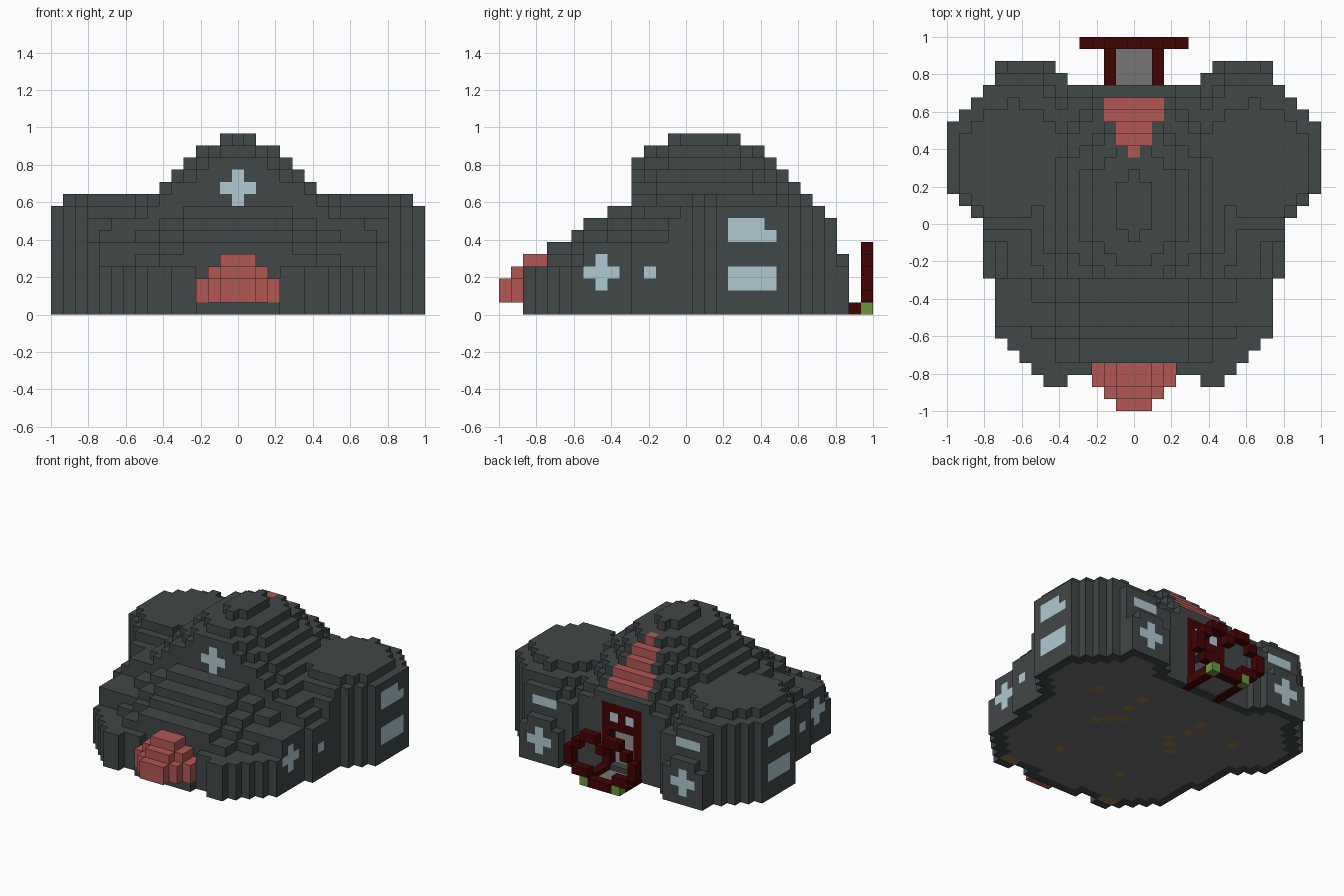
import bpy, bmesh
from math import hypot

V = 2 / 31   # edge length of one block


def material(name, r, g, b):
    m = bpy.data.materials.new(name)
    m.use_nodes = True
    m.diffuse_color = (r, g, b, 1)
    m.node_tree.nodes["Principled BSDF"].inputs["Base Color"].default_value = (r, g, b, 1)
    return m


cube = bpy.data.objects.get("Cube")
if cube:
    bpy.data.objects.remove(cube)

SLATE = material("slate grey", .053, .063, .063)
ROSE = material("dusty red", .45, .097, .086)
GLASS = material("pale blue glass", .43, .59, .64)
MAROON = material("dark maroon", .055, .001, .001)
GREEN = material("leaf green", .15, .31, .05)
PAVING = material("paving grey", .18, .18, .18)
FLOOR = material("floor charcoal", .16, .16, .16)
BROWN = material("earth brown", .33, .2, .05)


def spread(start, runs):
    """Expand (value, count) runs into a dictionary of consecutive rows."""
    out = {}
    for value, count in runs:
        for _ in range(count):
            out[start] = value
            start += 1
    return out


# Plan half-width and overall height limit for every row, front to back
WIDTH = spread(-13, [(7, 1), (8, 1), (9, 1), (10, 1), (11, 5), (12, 5), (13, 1), (14, 1),
                     (15, 6), (14, 1), (13, 1), (12, 1), (11, 2)])
LIMIT = spread(-13, [(4, 2), (6, 2), (7, 1), (8, 2), (9, 2), (13, 1), (14, 2), (15, 6),
                     (14, 2), (13, 1), (12, 1), (11, 1), (10, 1), (9, 1), (8, 1), (5, 1)])
INNER = {12: 6, 13: 7}


def dome_height(a, j):
    """Stack of growing oval layers, cut off flat at the front."""
    for n in range(9):
        rx = n + 2.5 if n else 1.5
        if j >= -4 and (a / rx) ** 2 + ((j - 1.5) / (rx + 1.5)) ** 2 <= 1.1:
            return 15 - n
    return 0


def lobe_height(a, j):
    """Round side wing with stepped rim."""
    r = hypot((a - 10) * (1.2 if a < 10 else 1), (j - 5) * (.9 if j > 5 else 1))
    for radius, top in ((4.6, 10), (6, 9), (6.8, 8), (7.6, 7), (8.4, 6)):
        if r < radius:
            return top
    return 0


def height(i, j):
    """Number of blocks stacked at a plan position."""
    a = abs(i)
    if j not in WIDTH or a > WIDTH[j] or a < INNER.get(j, 0):
        return 0
    if j <= -12 and a <= 3:
        return 1
    if j == -13:
        return 4 if a >= 6 else 0
    if j == 13:
        return 4 if a in (7, 11) else 5
    inset = WIDTH[j] - a
    if j < -4:
        low = 6 if j >= -8 else 4
        return min(LIMIT[j], max(low, min(LIMIT[j] - max(0, a - 3) // 2, 5 + inset)))
    body = min(8 if j < 4 else 7, 6 + inset)
    return min(LIMIT[j], max(body, dome_height(a, j), lobe_height(a, j) if j >= -1 else 0))


span = range(-15, 16)
solid = {(i, j, k) for i in span for j in span for k in range(height(i, j))}
SIDES = [(1, 0, 0), (-1, 0, 0), (0, 1, 0), (0, -1, 0), (0, 0, 1), (0, 0, -1)]


def step(c, d):
    return tuple(p + q for p, q in zip(c, d))


# Hollow shell with a floor
inside = {c for c in solid if c[2] > 0 and all(step(c, d) in solid for d in SIDES)}
shell = solid - inside
room = {(i, j) for i, j, k in solid if k == 0
        and all((i + p, j + q, 0) in solid for p in (-1, 0, 1) for q in (-1, 0, 1))}

# Doorway with jambs, a mullion and two small panes above the opening
door = {(i, j, k) for i in range(-1, 2) for j in (10, 11) for k in range(1, 8)}
jambs = {(s * 2, 11, k) for s in (-1, 1) for k in range(8)}
jambs |= {(0, 11, k) for k in range(5, 8)} | {(s, 11, k) for s in (-1, 1) for k in (5, 7)}
shell -= door | jambs

# Snout
snout = {(i, j, k) for i in range(-3, 4) for j in (-13, -12)
         for k in range(1, (5, 5, 4, 3)[abs(i)])}
snout |= {(i, -14, k) for i in range(-2, 3) for k in range(1, 4 if abs(i) < 2 else 3)}
snout |= {(i, -15, k) for i in range(-1, 2) for k in (1, 2)}

# Red stairs running up the back of the dome
stripe = {(i, j, k) for (i, j, k) in shell
          if 6 <= j <= 10 and abs(i) <= (0, 1, 1, 2, 2)[j - 6] and k >= height(i, j) - 2}


def outermost(axis, sign, **fixed):
    """Surface block furthest along an axis for the two other fixed coordinates."""
    row = [c for c in shell if all(c["ijk".index(n)] == v for n, v in fixed.items())]
    return max(row, key=lambda c: sign * c[axis])


def cross(u, w):
    return [(u, w), (u + 1, w), (u - 1, w), (u, w + 1), (u, w - 1)]


# Windows on the sides, front and back
panes = {(s, 11, 6) for s in (-1, 1)}
side_cells = cross(-7, 3) + [(-3, 3)]
side_cells += [(j, k) for j in range(4, 8) for k in (2, 3, 6, 7) if (j, k) != (7, 7)]
for s in (-1, 1):
    panes |= {outermost(0, s, j=j, k=k) for j, k in side_cells}
    back_cells = cross(9 * s, 2) + [(9 * s + d, 6) for d in (-1, 0, 1)]
    panes |= {outermost(1, 1, i=i, k=k) for i, k in back_cells}
panes |= {outermost(1, -1, i=i, k=k) for i, k in cross(0, 10)}

# Entrance rails, ring-shaped gate and its feet
rails = {(s * 2, j, 0) for s in (-1, 1) for j in (12, 13, 14)}
arch = [(0, 4), (1, 5), (2, 5), (3, 4), (4, 3), (4, 2), (3, 1), (2, 1)]
gate = {(s * i, 15, k) for s in (-1, 1) for i, k in arch}
gate |= {(i, 15, 0) for i in (-1, 0, 1)}
feet = {(s * 2, 15, 0) for s in (-1, 1)}

shell -= stripe | panes
SPOTS = {(9, 5), (4, 6), (4, 4), (3, 2), (4, 1), (5, 0), (4, -7), (6, -12), (7, -12)}
occupied = shell | stripe | panes | snout | jambs | rails | gate | feet


def shell_slot(c, d):
    """Material slot for the shell: underside, spots and indoor paving differ."""
    if c[2] == 0 and d[2] < 0:
        return 2 if (abs(c[0]), c[1]) in SPOTS else 1 if c[:2] in room else 0
    return 3 if c[2] == 0 and d[2] > 0 and c[:2] in room else 0


def build(name, cells, mats, slot=lambda c, d: 0):
    """Make one object from the exposed sides of its blocks."""
    bm = bmesh.new()
    points = {}

    def vert(p):
        if p not in points:
            points[p] = bm.verts.new([q * V for q in p])
        return points[p]

    for c in sorted(cells):
        mid = (c[0], c[1], c[2] + .5)
        for d in SIDES:
            if step(c, d) in occupied:
                continue
            n = next(x for x in range(3) if d[x])
            u, w = (n + 1) % 3, (n + 2) % 3
            ring = []
            for p, q in ((-.5, -.5), (.5, -.5), (.5, .5), (-.5, .5)):
                corner = list(mid)
                corner[n] += d[n] / 2
                corner[u] += p
                corner[w] += q
                ring.append(vert(tuple(corner)))
            face = bm.faces.new(ring if d[n] > 0 else ring[::-1])
            face.material_index = slot(c, d)
    mesh = bpy.data.meshes.new(name)
    bm.to_mesh(mesh)
    bm.free()
    for m in mats:
        mesh.materials.append(m)
    bpy.context.collection.objects.link(bpy.data.objects.new(name, mesh))


build("building_shell", shell, [SLATE, FLOOR, BROWN, PAVING], shell_slot)
build("snout", snout, [ROSE])
build("back_stairs", stripe, [ROSE])
build("windows", panes, [GLASS])
build("door_frame", jambs, [MAROON])
build("entrance_rails", rails, [MAROON])
build("gate", gate, [MAROON])
build("gate_feet", feet, [GREEN])

# Thin entrance path between the rails
bpy.ops.mesh.primitive_cube_add(size=1, location=(0, 13 * V, .02))
path = bpy.context.object
path.name = "entrance_path"
path.scale = (3 * V, 3 * V, .02)
path.data.materials.append(PAVING)
